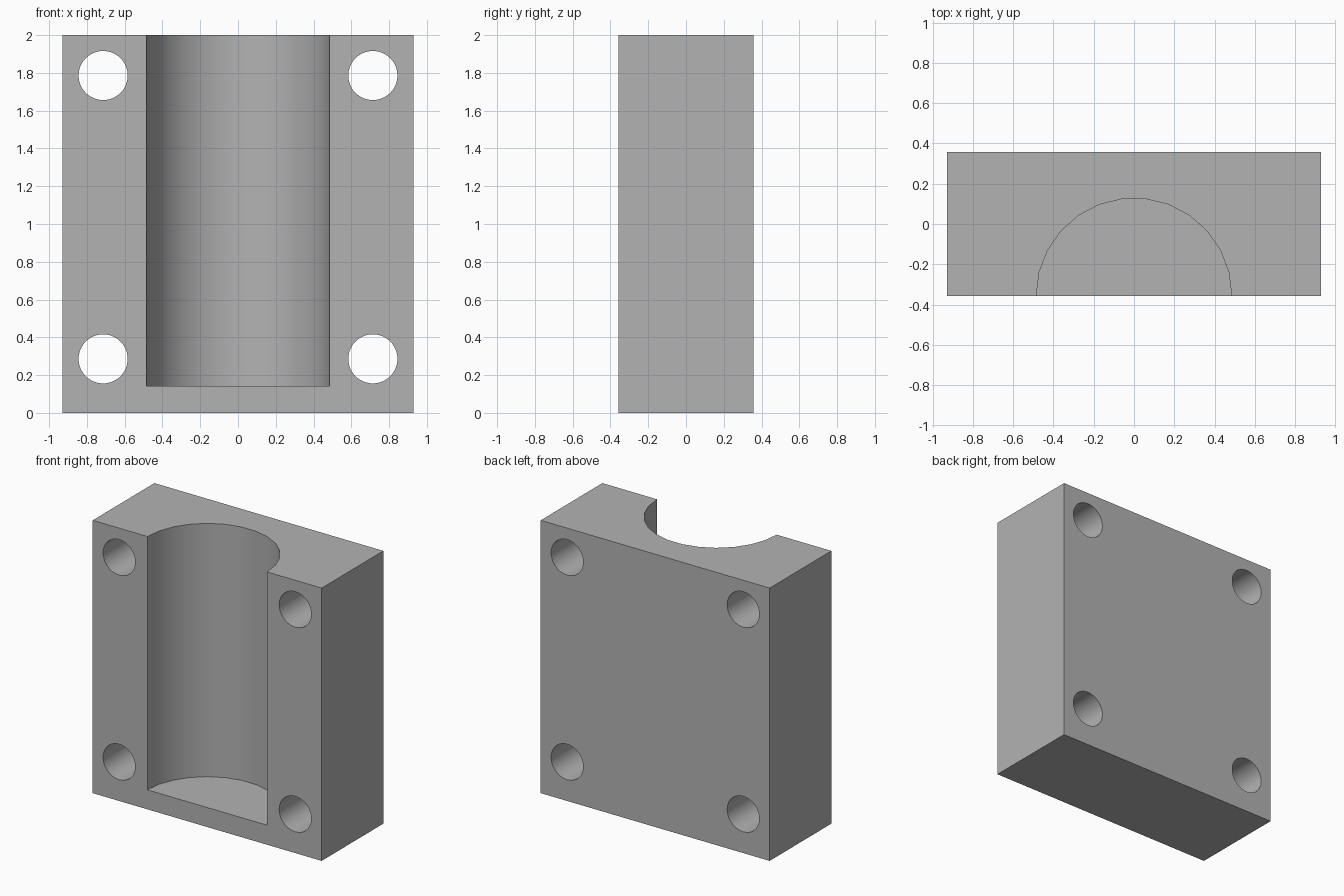
import bpy
import math

# Remove the default cube
cube = bpy.data.objects.get("Cube")
if cube:
    bpy.data.objects.remove(cube, do_unlink=True)

WIDTH, DEPTH, HEIGHT = 1.857, 0.714, 2.0
FLOOR = 0.143            # thickness below the groove
GROOVE_RADIUS = 0.485
HOLE_RADIUS = 0.13

grey = bpy.data.materials.new("plain grey")
grey.use_nodes = True
colour = (0.45, 0.45, 0.45, 1)
grey.diffuse_color = colour
grey.node_tree.nodes["Principled BSDF"].inputs["Base Color"].default_value = colour

# Solid block
bpy.ops.mesh.primitive_cube_add(size=1, location=(0, 0, HEIGHT / 2))
block = bpy.context.object
block.name = "housing_block"
block.scale = (WIDTH, DEPTH, HEIGHT)
bpy.ops.object.transform_apply(location=True, rotation=True, scale=True)
block.data.materials.append(grey)


def cut_cylinder(radius, length, sides, location, rotation):
    """Subtract a cylinder from the block."""
    bpy.ops.mesh.primitive_cylinder_add(vertices=sides, radius=radius, depth=length,
                                        location=location, rotation=rotation)
    cutter = bpy.context.object
    cutter.hide_render = True
    cutter.data.materials.append(grey)
    bpy.context.view_layer.objects.active = block
    cut = block.modifiers.new("cut", "BOOLEAN")
    cut.operation = "DIFFERENCE"
    cut.solver = "EXACT"
    cut.object = cutter
    bpy.ops.object.modifier_apply(modifier=cut.name)
    bpy.data.objects.remove(cutter, do_unlink=True)


# Half-round groove, open at the front and top
groove_length = HEIGHT
cut_cylinder(GROOVE_RADIUS, groove_length, 26,
             (0, -DEPTH / 2, FLOOR + groove_length / 2), (0, 0, math.pi / 2))

# Four bolt holes through the depth
for x in (-0.714, 0.714):
    for z in (0.286, 1.786):
        cut_cylinder(HOLE_RADIUS, DEPTH * 2, 48, (x, 0, z), (math.pi / 2, 0, 0))

# Smooth round walls, sharp edges
bpy.ops.object.select_all(action="DESELECT")
block.select_set(True)
bpy.context.view_layer.objects.active = block
bpy.ops.object.shade_smooth_by_angle(angle=math.radians(30))
